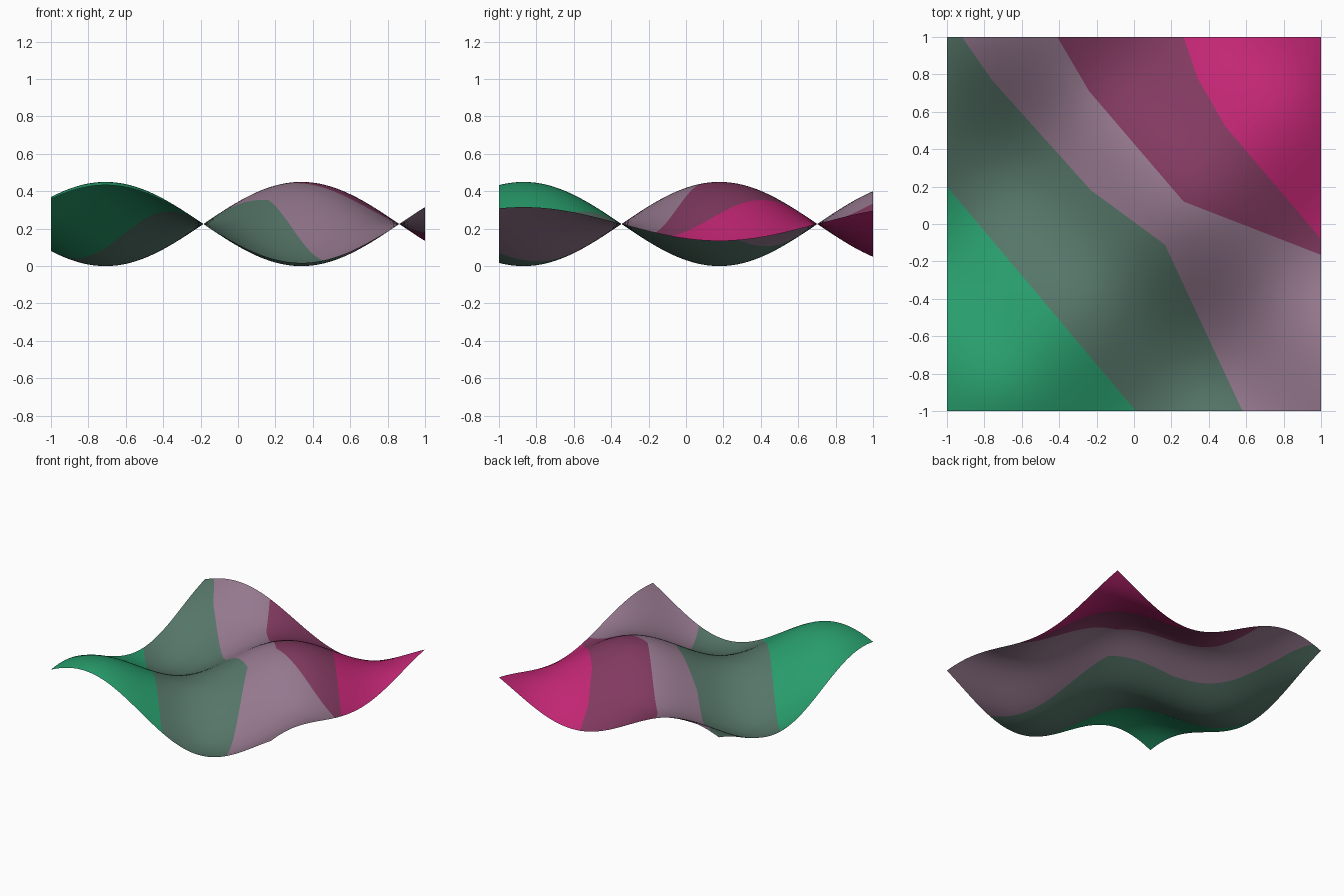
import bpy, bmesh, math
from mathutils import Vector

if "Cube" in bpy.data.objects:
    bpy.data.objects.remove(bpy.data.objects["Cube"])

def linear(rgb):
    return [(c / 255 / 12.92) if c < 11 else ((c / 255 + 0.055) / 1.055) ** 2.4 for c in rgb]

COLOURS = [("green", (40, 157, 108)), ("grey green", (86, 118, 105)), ("mauve", (150, 121, 143)),
           ("plum", (131, 58, 97)), ("magenta", (194, 38, 116))]

# Colour borders in plan, from the back edge (high y) to the front
BORDERS = [
    [(-1.67, 1.0), (-1.0, 0.20), (0.01, -1.0)],
    [(-0.92, 1.0), (-0.76, 0.77), (-0.23, 0.18), (0.165, -0.11), (0.58, -1.0)],
    [(-0.41, 1.0), (-0.24, 0.71), (0.265, 0.12), (1.0, -0.165), (3.15, -1.0)],
    [(0.265, 1.0), (0.34, 0.78), (0.49, 0.52), (1.0, -0.08), (1.78, -1.0)],
]

def border_x(line, y):
    for (x0, y0), (x1, y1) in zip(line, line[1:]):
        if y >= y1:
            return x0 + (x1 - x0) * (y - y0) / (y1 - y0)
    return line[-1][0]

def height(x, y):
    return 0.225 + 0.225 * math.sin(3 * (x + 0.185)) * math.sin(3 * (y + 0.345))

# Flat sheet, cut along each border segment so the colours meet cleanly
bm = bmesh.new()
bmesh.ops.create_grid(bm, x_segments=100, y_segments=100, size=1)
for line in BORDERS:
    for (x0, y0), (x1, y1) in zip(line, line[1:]):
        near = [f for f in bm.faces if y1 - 0.02 < f.calc_center_median().y < y0 + 0.02]
        geom = set(near)
        for f in near:
            geom.update(f.edges, f.verts)
        bmesh.ops.bisect_plane(bm, geom=list(geom), dist=1e-5, plane_co=(x0, y0, 0),
                               plane_no=Vector((y0 - y1, x1 - x0, 0)))

# Colour bands, then the wave
for f in bm.faces:
    c = f.calc_center_median()
    f.material_index = sum(c.x > border_x(line, c.y) for line in BORDERS)
    f.smooth = True
for v in bm.verts:
    v.co.z = height(v.co.x, v.co.y)
bm.normal_update()

mesh = bpy.data.meshes.new("wavy_sheet")
bm.to_mesh(mesh)
bm.free()
for name, rgb in COLOURS:
    mat = bpy.data.materials.new(name)
    mat.diffuse_color = (*linear(rgb), 1)
    mat.use_nodes = True
    mat.node_tree.nodes["Principled BSDF"].inputs["Base Color"].default_value = mat.diffuse_color
    mesh.materials.append(mat)
bpy.context.collection.objects.link(bpy.data.objects.new("wavy_sheet", mesh))
